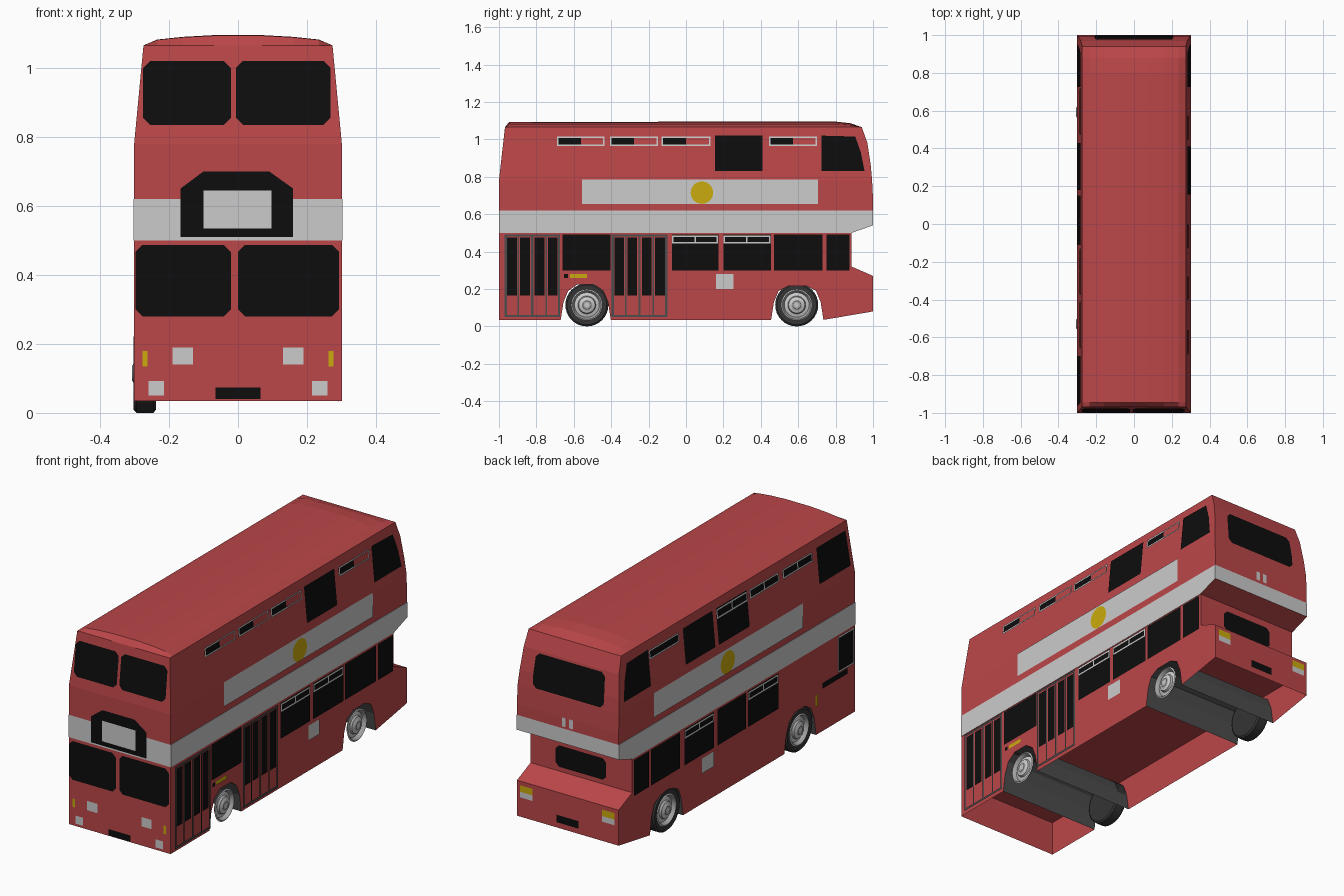
import bpy, bmesh, math
from mathutils import Vector

if "Cube" in bpy.data.objects:
    bpy.data.objects.remove(bpy.data.objects["Cube"])

# ---- colours
def mat(name, r, g, b):
    m = bpy.data.materials.new(name)
    m.diffuse_color = (r, g, b, 1)
    m.use_nodes = True
    m.node_tree.nodes["Principled BSDF"].inputs["Base Color"].default_value = m.diffuse_color
    return m
RED = mat("red_paint", .50, .062, .066)
BLACK = mat("black_glass", .004, .004, .004)
PALE = mat("pale_grey", .60, .60, .60)
DARK = mat("dark_grey", .075, .075, .075)
TYRE = mat("tyre_rubber", .035, .035, .035)
RIM = mat("rim_grey", .38, .38, .38)
YELLOW = mat("yellow", .60, .41, .004)

def finish(name, bm, mats, recalc=True):
    if recalc:
        bmesh.ops.recalc_face_normals(bm, faces=bm.faces)
    me = bpy.data.meshes.new(name)
    bm.to_mesh(me)
    bm.free()
    for m in mats:
        me.materials.append(m)
    ob = bpy.data.objects.new(name, me)
    bpy.context.collection.objects.link(ob)
    return ob

# ---- body surface shape
W = .301
BACK = [(.08, 1), (.27, 1), (.32, .885), (.5, .885), (.54, 1), (.68, 1),
        (.78, .995), (.86, .988), (.98, .97), (1.065, .94)]
def taper(z): return max(0, (z - .78) / .285)
def side_x(z): return W - .027 * taper(z)
def front_y(z): return -1 + .032 * taper(z)
def back_y(z):
    for (z0, y0), (z1, y1) in zip(BACK, BACK[1:]):
        if z <= z1:
            return y0 + (y1 - y0) * (z - z0) / (z1 - z0)
    return BACK[-1][1]

def prism(name, prof, half, mats, rule):
    """Side profile (y, z) across the width; rule gives a slot, or None for an open edge."""
    bm = bmesh.new()
    R = [bm.verts.new((half, y, z)) for y, z in prof]
    L = [bm.verts.new((-half, y, z)) for y, z in prof]
    bm.faces.new(R)
    bm.faces.new(L[::-1])
    for i in range(len(prof)):
        j = (i + 1) % len(prof)
        k = rule(prof[i], prof[j])
        if k is not None:
            bm.faces.new((R[i], L[i], L[j], R[j])).material_index = k
    return finish(name, bm, mats)

# lower body with wheel arches, open underneath
def arch(a, b, top):
    left = [(0, .035), (.015, .13), (.04, .19), (.09, top)]
    return [(a + d, z) for d, z in left] + [(b - d, z) for d, z in left[::-1]]
lower = ([(-1, .035)] + arch(-.67, -.402, .225) + arch(.455, .735, .215)
         + [(1, .08), (1, .27), (.885, .32), (.885, .5), (-1, .5)])
def lower_rule(p, q):
    if max(p[1], q[1]) < .09 or min(p[1], q[1]) > .49:
        return None
    return 1 if max(p[1], q[1]) < .23 and max(abs(p[0]), abs(q[0])) < .9 else 0
prism("lower_body", lower, W, [RED, DARK], lower_rule)

# pale band between decks
prism("deck_band", [(-1, .5), (.885, .5), (1, .54), (1, .62), (-1, .62)], W + .002,
      [PALE, RED], lambda p, q: 1 if min(p[1], q[1]) == .5 and max(p[1], q[1]) < .6 else 0)

# floor between the wheel arches
bm = bmesh.new()
for a, b in ((-1, -.58), (-.49, .54), (.64, 1)):
    bm.faces.new([bm.verts.new(c) for c in
                  ((-.3, a, .22), (-.3, b, .22), (.3, b, .22), (.3, a, .22))])
finish("floor", bm, [RED], False)

# upper body: stacked rings
bm = bmesh.new()
rings = []
for z in (.62, .68, .78, .86, .98, 1.065):
    x = side_x(z)
    rings.append([bm.verts.new(c) for c in ((x, front_y(z), z), (x, back_y(z), z),
                                            (-x, back_y(z), z), (-x, front_y(z), z))])
for a, b in zip(rings, rings[1:]):
    for i in range(4):
        j = (i + 1) % 4
        bm.faces.new((a[i], a[j], b[j], b[i]))
finish("upper_body", bm, [RED], True)

# cambered roof: arcs along the length
bm = bmesh.new()
arc = [(-.274, 0), (-.235, .017), (-.16, .025), (-.07, .03),
       (.07, .03), (.16, .025), (.235, .017), (.274, 0)]
rows = [[bm.verts.new((x, y, 1.065 + h * f)) for x, h in arc]
        for y, f in ((-.968, 0), (-.945, .95), (.80, 1), (.88, .7), (.94, 0))]
for a, b in zip(rows, rows[1:]):
    for i in range(len(arc) - 1):
        bm.faces.new((a[i], a[i + 1], b[i + 1], b[i]))
finish("roof", bm, [RED], False)

# ---- thin plates laid on the body
SURF = {
    "right": (lambda u, z, o: (side_x(z) + o, u, z), Vector((1, 0, 0))),
    "left": (lambda u, z, o: (-side_x(z) - o, u, z), Vector((-1, 0, 0))),
    "front": (lambda u, z, o: (u, front_y(z) - o, z), Vector((0, -1, 0))),
    "back": (lambda u, z, o: (u, back_y(z) + o, z), Vector((0, 1, 0))),
}
def plates(name, side, m, polys, off=.004):
    fn, out = SURF[side]
    bm = bmesh.new()
    for p in polys:
        f = bm.faces.new([bm.verts.new(fn(u, z, off)) for u, z in p])
        f.normal_update()
        if f.normal.dot(out) < 0:
            f.normal_flip()
    return finish(side + "_" + name, bm, [m], False)

def rect(a, b, c, d): return [(a, c), (b, c), (b, d), (a, d)]
def cut(a, b, c, d, k=.02):
    return [(a + k, c), (b - k, c), (b, c + k), (b, d - k), (b - k, d), (a + k, d), (a, d - k), (a, c + k)]
def frame(a, b, c, d, t=.008, mid=True):
    r = [rect(a, b, c, c + t), rect(a, b, d - t, d), rect(a, a + t, c, d), rect(b - t, b, c, d)]
    if mid:
        r.append(rect((a + b - t) / 2, (a + b + t) / 2, c, d))
    return r
def disc(y, z, r, n=24):
    return [(y + r * math.cos(i * math.tau / n), z + r * math.sin(i * math.tau / n)) for i in range(n)]

# details found on both sides
for s in ("right", "left"):
    plates("advert_panel", s, PALE, [rect(-.555, .705, .655, .785)])
    plates("round_badge", s, YELLOW, [disc(.085, .715, .06)], .006)
    plates("rear_upper_window", s, BLACK, [[(.725, .83), (.955, .83), (.935, .93), (.905, 1.015), (.725, 1.02)]])

# right side
plates("windows", "right", BLACK, [rect(a, b, .30, .492) for a, b in
       ((-.66, -.405), (-.075, .175), (.2, .455), (.47, .73), (.75, .875))] + [rect(.155, .41, .83, 1.02)])
plates("window_vents", "right", PALE, frame(-.075, .172, .443, .487) + frame(.2, .452, .443, .487), .006)
vents = ((-.69, -.435), (-.405, -.15), (-.13, .13), (.445, .70))
plates("vent_glass", "right", BLACK, [rect(a, (a + b) / 2, .967, 1.013) for a, b in vents])
plates("vent_frames", "right", PALE, [r for a, b in vents for r in frame(a, b, .965, 1.015, mid=False)], .006)
glass, frames = [], []
for a in (-.97, -.397):
    frames += frame(a, a + .297, .05, .492, .012)
    for d in (.074, .222):
        frames.append(rect(a + d - .004, a + d + .004, .05, .49))
    for d in (.014, .083, .161, .232):
        glass.append(rect(a + d, a + d + .052, .165, .475))
plates("door_glass", "right", BLACK, glass)
plates("door_frames", "right", DARK, frames, .006)
plates("side_lamp", "right", YELLOW, [rect(-.62, -.53, .26, .28)])
plates("lamp_end", "right", BLACK, [rect(-.652, -.632, .26, .28)])
plates("filler_panel", "right", PALE, [rect(.16, .255, .20, .28)])

# left side
plates("windows", "left", BLACK, [rect(a, b, .30, .492) for a, b in
       ((.75, .875), (.485, .73), (.2, .45), (-.07, .17), (-.345, -.09), (-.985, -.85))]
       + [rect(a, b, .83, 1.02) for a, b in ((.18, .43), (-.11, .15))]
       + [[(-.70, .83), (-.965, .83), (-.945, 1.02), (-.70, 1.02)]])
plates("window_vents", "left", PALE, frame(.2, .45, .443, .487) + frame(-.345, -.09, .443, .487)
       + frame(-.11, .15, .965, 1.015) + frame(-.985, -.85, .30, .492, mid=False), .006)
vents = ((.47, .72), (-.375, -.13), (-.66, -.41))
plates("vent_glass", "left", BLACK, [rect(a, b, .967, 1.013) for a, b in vents])
plates("vent_frames", "left", PALE, [r for i, (a, b) in enumerate(vents)
       for r in frame(a, b, .965, 1.015, mid=i > 0)], .006)
plates("grille", "left", BLACK, [rect(-.93, -.72, .265, .295)])
plates("side_lamp", "left", YELLOW, [rect(-.68, -.66, .19, .25)])
plates("filler_panel", "left", PALE, [rect(.2, .3, .20, .28)])

# front
plates("windows", "front", BLACK, [cut(-.275, -.021, .835, 1.02), cut(-.006, .268, .835, 1.02),
       cut(-.297, -.021, .28, .487), cut(0, .293, .28, .487)])
plates("blind_box", "front", BLACK, [[(-.167, .51), (.16, .51), (.16, .65), (.09, .70), (-.10, .70), (-.167, .65)]])
plates("blind", "front", PALE, [rect(-.10, .097, .535, .645)], .007)
plates("number_plate", "front", BLACK, [rect(-.065, .065, .04, .073)])
plates("headlamps", "front", PALE, [r for s in (-1, 1) for r in
       (rect(s * .13, s * .19, .14, .19), rect(s * .214, s * .26, .05, .093))])
plates("indicators", "front", YELLOW, [rect(s * .262, s * .277, .135, .18) for s in (-1, 1)])

# back
plates("upper_window", "back", BLACK, [
    [(-.19, .79), (.19, .79), (.21, .81), (.21, .86), (-.21, .86), (-.21, .81)],
    [(-.21, .86), (.21, .86), (.205, .95), (.185, .97), (-.185, .97), (-.205, .95)]])
plates("lower_window", "back", BLACK, [cut(-.15, .15, .345, .46)])
plates("marker_lamps", "back", PALE, [rect(-.033, -.01, .632, .68), rect(.01, .033, .632, .68)])
plates("number_plate", "back", BLACK, [rect(-.065, .065, .11, .15)])
plates("indicators", "back", YELLOW, [rect(s * .205, s * .28, .215, .25) for s in (-1, 1)])
plates("tail_lamps", "back", PALE, [rect(s * .205, s * .28, .185, .215) for s in (-1, 1)])

# ---- wheels: lathed (radius, outward offset, slot)
def lathe(name, prof, mats, x, y, sgn, n=32):
    bm = bmesh.new()
    R = [[bm.verts.new((x + sgn * o, y + r * math.cos(i * math.tau / n), .115 + r * math.sin(i * math.tau / n)))
          for i in range(n)] for r, o, k in prof]
    for a, b, (_, _, k) in zip(R, R[1:], prof):
        for i in range(n):
            j = (i + 1) % n
            bm.faces.new((a[i], a[j], b[j], b[i])).material_index = k
    bm.faces.new(R[-1]).material_index = prof[-1][2]
    ob = finish(name, bm, mats)
    bpy.ops.object.select_all(action='DESELECT')
    ob.select_set(True)
    bpy.context.view_layer.objects.active = ob
    bpy.ops.object.shade_smooth_by_angle(angle=math.radians(30))

tyre = [(.083, -.004, 0), (.106, 0, 0), (.115, -.009, 0), (.115, -.058, 0), (.106, -.065, 0)]
rim = [(.084, -.004, 1), (.077, 0, 0), (.072, -.006, 0), (.066, -.02, 1), (.048, -.014, 0),
       (.043, -.004, 1), (.027, 0, 0), (.022, .004, 0), (.012, .004, 1)]
for part, y in (("front", -.53), ("rear", .592)):
    lathe(part + "_left_tyre", tyre, [TYRE], -.303, y, -1)
    lathe(part + "_left_rim", rim, [RIM, PALE], -.303, y, -1)
    lathe(part + "_right_rim", rim, [RIM, PALE], .295, y, 1)
